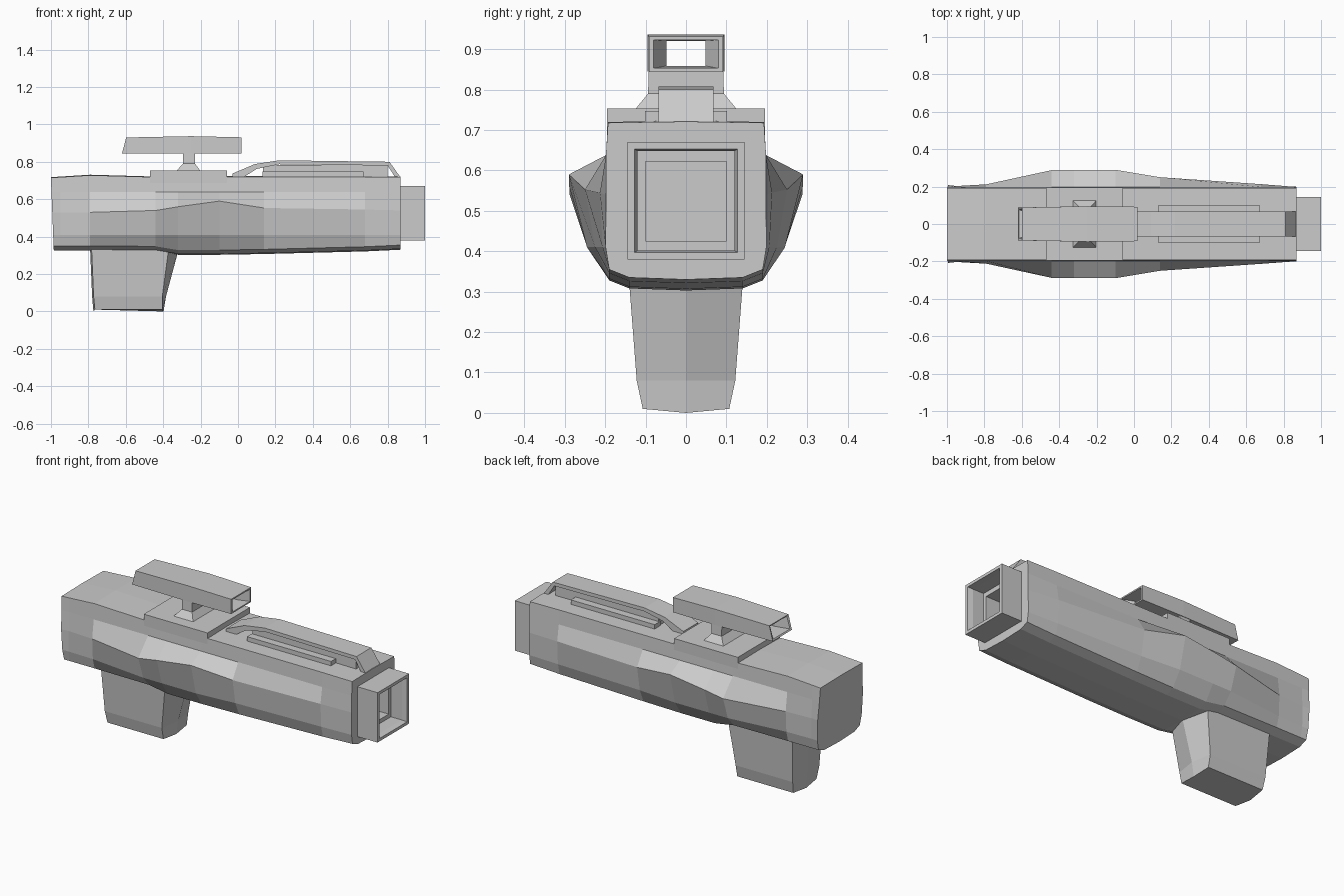
import bpy, bmesh


def finish(name, bm):
    bmesh.ops.recalc_face_normals(bm, faces=bm.faces)
    me = bpy.data.meshes.new(name)
    bm.to_mesh(me)
    bm.free()
    ob = bpy.data.objects.new(name, me)
    bpy.context.collection.objects.link(ob)
    return ob


def loft(name, rings, cap_start=True, cap_end=True, closed=False):
    """Skin a list of equal-length 3D rings."""
    bm = bmesh.new()
    rows = [[bm.verts.new(p) for p in r] for r in rings]
    pairs = list(zip(rows, rows[1:])) + ([(rows[-1], rows[0])] if closed else [])
    n = len(rows[0])
    for a, b in pairs:
        for i in range(n):
            j = (i + 1) % n
            bm.faces.new((a[i], a[j], b[j], b[i]))
    if cap_start and not closed:
        bm.faces.new(rows[0])
    if cap_end and not closed:
        bm.faces.new(rows[-1])
    return finish(name, bm)


def mirror_ring(x, half):
    """Half outline (y, z) from bottom centre to top centre, mirrored in y."""
    return [(x, y, z) for y, z in half] + [(x, -y, z) for y, z in half[-2:0:-1]]


def rect_x(x, w, z0, z1, lean=0.0):
    return [(x, -w, z0), (x, w, z0), (x + lean, w, z1), (x + lean, -w, z1)]


def rect_z(z, x0, x1, w):
    return [(x0, -w, z), (x1, -w, z), (x1, w, z), (x0, w, z)]


def box(name, x0, x1, y0, y1, z0, z1):
    return loft(name, [[(x0, y0, z), (x1, y0, z), (x1, y1, z), (x0, y1, z)] for z in (z0, z1)])


# Main body: faceted loft with bulging sides; ends in the square barrel seat
stations = [  # x, bulge width, bulge height, bottom, top
    (-0.985, 0.208, 0.53, 0.33, 0.715),
    (-0.95, 0.203, 0.53, 0.33, 0.718),
    (-0.79, 0.212, 0.53, 0.33, 0.728),
    (-0.44, 0.288, 0.54, 0.328, 0.718),
    (-0.32, 0.289, 0.56, 0.308, 0.718),
    (-0.10, 0.29, 0.59, 0.308, 0.72),
    (0.14, 0.25, 0.553, 0.312, 0.72),
    (0.68, 0.213, 0.545, 0.326, 0.72),
    (0.87, 0.198, 0.54, 0.335, 0.718),
]
rings = []
for x, w, zp, zb, zt in stations:
    half = [(0, zb - 0.005), (0.14, zb), (0.19, zb + 0.02), (0.2 + (w - 0.2) * 0.5, 0.41),
            (w, zp), (0.198, 0.638), (0.193, zt), (0, zt + 0.003)]
    rings.append(mirror_ring(x, half))
rings[0] = [(x - 0.04 * (z - 0.33), y, z) for x, y, z in rings[0]]
seat = [(0, 0.38), (0.07, 0.38), (0.145, 0.38), (0.145, 0.44),
        (0.145, 0.54), (0.145, 0.62), (0.145, 0.67), (0, 0.67)]
rings.append(mirror_ring(0.87, seat))
loft("body", rings, cap_end=False)

# Square barrel with a stepped recess
loft("barrel", [rect_x(0.87, 0.145, 0.38, 0.67), rect_x(1.0, 0.145, 0.38, 0.67),
                rect_x(1.0, 0.127, 0.397, 0.653), rect_x(0.97, 0.12, 0.402, 0.648),
                rect_x(0.90, 0.12, 0.402, 0.648), rect_x(0.90, 0.1, 0.425, 0.622),
                rect_x(0.65, 0.1, 0.425, 0.622)], cap_start=False)

# Grip with ridged front and back
grip_rings = []
for z, dip, x0, x1, nose, w in [(0.01, 0.01, -0.765, -0.405, -0.398, 0.107),
                                (0.08, 0, -0.772, -0.405, -0.385, 0.122),
                                (0.34, 0, -0.783, -0.37, -0.315, 0.142)]:
    grip_rings.append([(x0 - 0.008, 0, z - dip), (x0, -w, z), (x1, -w, z),
                       (nose, 0, z - dip), (x1, w, z), (x0, w, z)])
loft("grip", grip_rings)

# Plate on top of the body and flared sight mount
box("top_plate", -0.47, -0.06, -0.195, 0.195, 0.64, 0.753)
loft("sight_mount", [rect_z(0.75, -0.33, -0.2, 0.127), rect_z(0.79, -0.295, -0.23, 0.094),
                     rect_z(0.85, -0.295, -0.23, 0.092)])

# Open sight tube, narrowing inside
loft("sight", [rect_x(-0.62, 0.088, 0.845, 0.93, 0.022), rect_x(-0.25, 0.095, 0.845, 0.937),
               rect_x(0.02, 0.092, 0.845, 0.931), rect_x(0.02, 0.08, 0.853, 0.923),
               rect_x(-0.04, 0.048, 0.859, 0.921), rect_x(-0.54, 0.048, 0.859, 0.921),
               rect_x(-0.615, 0.077, 0.853, 0.922, 0.02)], closed=True)

# Raised top rail: bent strip over a narrower core
strip = [(-0.03, 0.718), (-0.03, 0.737), (0.09, 0.788), (0.22, 0.808), (0.81, 0.8),
         (0.868, 0.718), (0.84, 0.718), (0.8, 0.78), (0.22, 0.787), (0.1, 0.762), (0.03, 0.718)]
loft("top_rail", [[(x, y, z) for x, z in strip] for y in (-0.068, 0.068)])
box("rail_core", 0.135, 0.8, -0.058, 0.058, 0.71, 0.783)

# Low bars either side of the rail
for side in (-1, 1):
    ys = sorted((side * 0.05, side * 0.102))
    box("side_bar", 0.13, 0.67, *ys, 0.71, 0.747)
